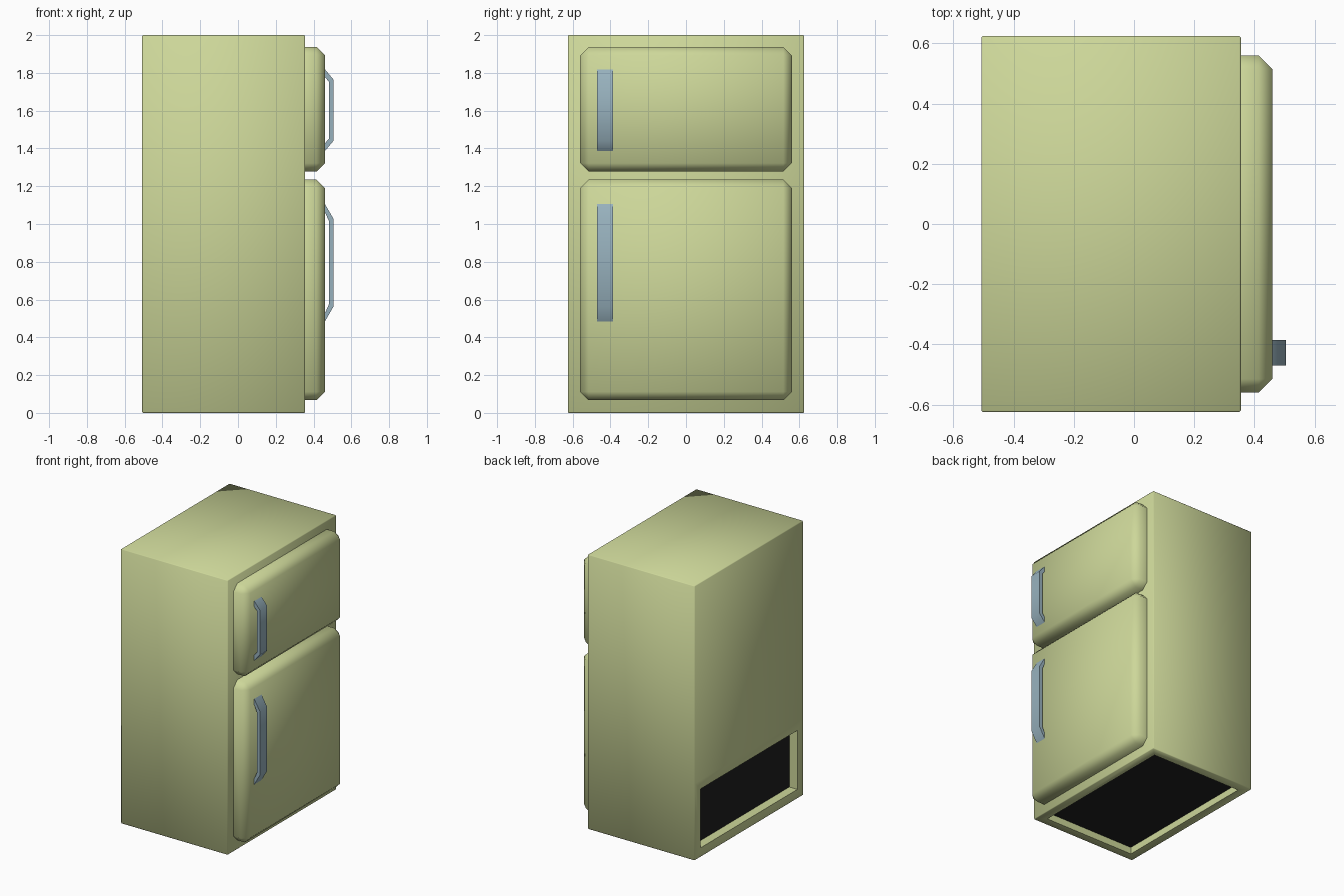
import bpy
import bmesh
import math
from mathutils import Vector

if "Cube" in bpy.data.objects:
    bpy.data.objects.remove(bpy.data.objects["Cube"])


def material(name, rgb):
    m = bpy.data.materials.new(name)
    m.diffuse_color = (*rgb, 1.0)
    m.use_nodes = True
    m.node_tree.nodes["Principled BSDF"].inputs["Base Color"].default_value = m.diffuse_color
    return m


OLIVE = material("pale olive enamel", (0.61, 0.68, 0.32))
METAL = material("blue grey metal", (0.31, 0.44, 0.51))
BLACK = material("black grille", (0.014, 0.014, 0.014))


def make_object(name, bm, mats, angle):
    bmesh.ops.recalc_face_normals(bm, faces=bm.faces)
    mesh = bpy.data.meshes.new(name)
    bm.to_mesh(mesh)
    bm.free()
    for m in mats:
        mesh.materials.append(m)
    ob = bpy.data.objects.new(name, mesh)
    bpy.context.collection.objects.link(ob)
    bpy.ops.object.select_all(action='DESELECT')
    ob.select_set(True)
    bpy.context.view_layer.objects.active = ob
    bpy.ops.object.shade_smooth_by_angle(angle=math.radians(angle))
    return ob


def box(lo, hi):
    bm = bmesh.new()
    bmesh.ops.create_cube(bm, size=1)
    for v in bm.verts:
        v.co = Vector([(a + b) / 2 + c * (b - a) for a, b, c in zip(lo, hi, v.co)])
    return bm


def facing(bm, direction):
    # largest face pointing in a direction
    bm.normal_update()
    d = Vector(direction)
    return max((f for f in bm.faces if f.normal.dot(d) > 0.99),
               key=lambda f: f.calc_area())


def recess(bm, face, margin, depth):
    # framed pocket with a black floor
    bmesh.ops.inset_individual(bm, faces=[face], thickness=margin, use_even_offset=True)
    bmesh.ops.inset_individual(bm, faces=[face], thickness=0.0, depth=-depth)
    face.material_index = 1


# Cabinet with recessed underside and rear vent
bm = box((-0.507, -0.625, 0), (0.355, 0.625, 2))
bmesh.ops.bevel(bm, geom=bm.edges[:], offset=0.005, segments=1, affect='EDGES')
recess(bm, facing(bm, (0, 0, -1)), 0.06, 0.05)
back = facing(bm, (-1, 0, 0))
bmesh.ops.bisect_plane(bm, geom=[back] + list(back.edges) + list(back.verts),
                       plane_co=(0, 0, 0.56), plane_no=(0, 0, 1))
bm.normal_update()
vent = min((f for f in bm.faces if f.normal.x < -0.99 and f.calc_area() > 0.3),
           key=lambda f: f.calc_center_median().z)
recess(bm, vent, 0.063, 0.065)
make_object("cabinet", bm, (OLIVE, BLACK), 60)


# Doors: chamfered on the front rim and the four corners
def door(name, z0, z1):
    bm = box((0.353, -0.56, z0), (0.46, 0.56, z1))
    edges = [e for e in bm.edges if max(v.co.x for v in e.verts) > 0.4]
    bmesh.ops.bevel(bm, geom=edges, offset=0.045, segments=1, affect='EDGES')
    make_object(name, bm, (OLIVE,), 60)


# Handles: bent strip profile extruded across its width
def handle(name, z0, z1, run):
    out, inn, base = 0.505, 0.481, 0.455
    top = [(base, z1), (out, z1 - run), (inn, z1 - run - 0.012), (base, z1 - 0.04)]
    bot = [(x, z0 + z1 - z) for x, z in top]
    profile = [top[0], top[1], bot[1], bot[0], bot[3], bot[2], top[2], top[3]]
    bm = bmesh.new()
    f = bm.faces.new([bm.verts.new((x, -0.47, z)) for x, z in profile])
    ext = bmesh.ops.extrude_face_region(bm, geom=[f], use_keep_orig=True)
    bmesh.ops.translate(bm, vec=(0, 0.084, 0),
                        verts=[g for g in ext["geom"] if isinstance(g, bmesh.types.BMVert)])
    make_object(name, bm, (METAL,), 50)


door("freezer_door", 1.277, 1.938)
door("fridge_door", 0.067, 1.235)
handle("freezer_handle", 1.38, 1.825, 0.06)
handle("fridge_handle", 0.475, 1.115, 0.087)
